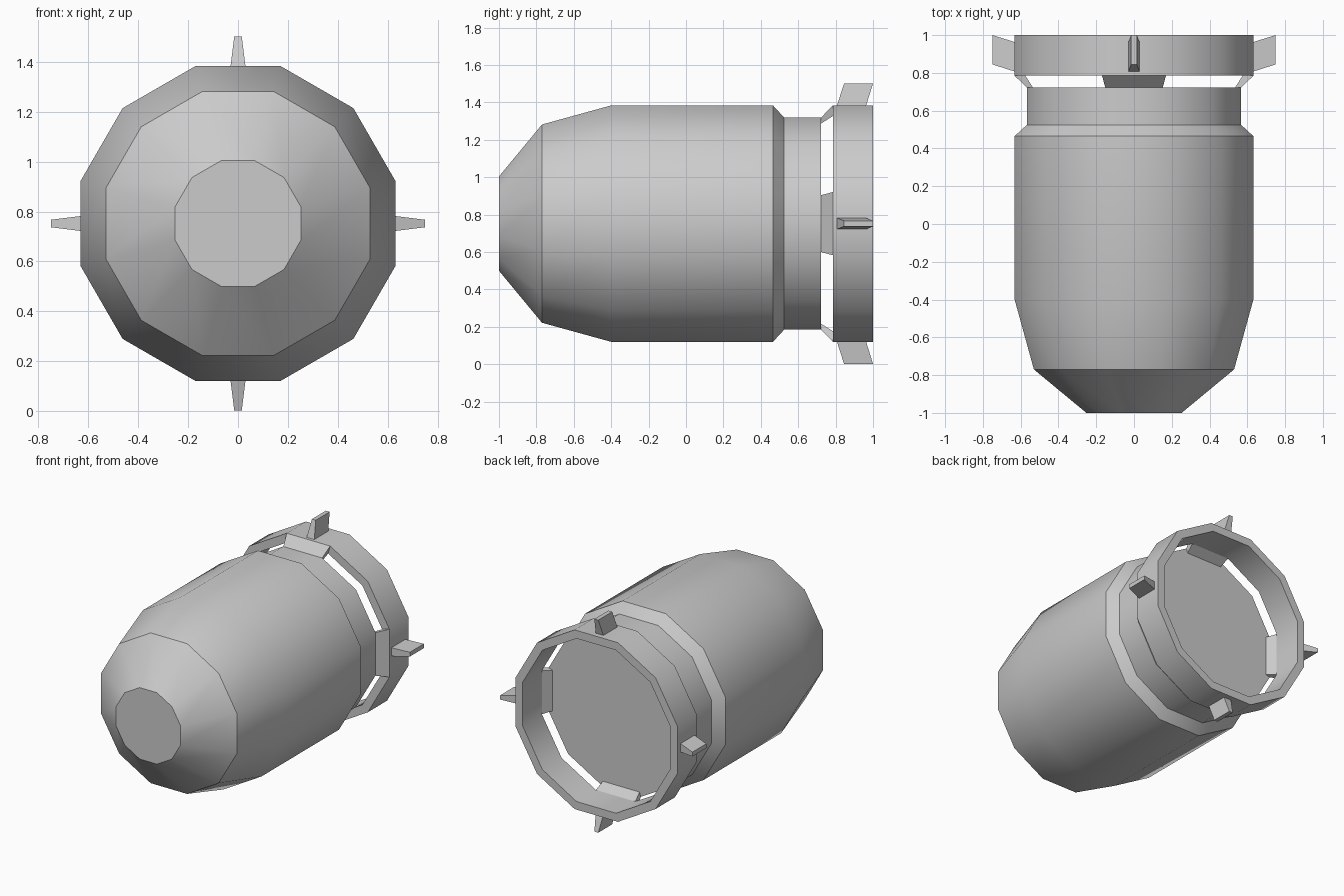
import bpy, bmesh, math
from mathutils import Matrix, Vector

if "Cube" in bpy.data.objects:
    bpy.data.objects.remove(bpy.data.objects["Cube"])

CZ = 0.752   # height of the long axis
N = 12
K = 1 / math.cos(math.pi / N)   # flat distance -> corner radius

metal = bpy.data.materials.new("light grey metal")
metal.diffuse_color = (0.6, 0.6, 0.6, 1)
metal.use_nodes = True
metal.node_tree.nodes["Principled BSDF"].inputs["Base Color"].default_value = metal.diffuse_color


def finish(name, bm, smooth=False):
    bmesh.ops.recalc_face_normals(bm, faces=bm.faces)
    me = bpy.data.meshes.new(name)
    bm.to_mesh(me)
    bm.free()
    me.materials.append(metal)
    ob = bpy.data.objects.new(name, me)
    bpy.context.collection.objects.link(ob)
    if smooth:
        bpy.ops.object.select_all(action='DESELECT')
        ob.select_set(True)
        bpy.context.view_layer.objects.active = ob
        bpy.ops.object.shade_smooth_by_angle(angle=math.radians(31))
    return ob


def lathe(name, profile, closed=False):
    """Spin (y, flat distance) points into a 12-sided shell along y."""
    bm = bmesh.new()
    rings = []
    for y, r in profile:
        ring = []
        for i in range(N):
            a = 2 * math.pi * (i + 0.5) / N
            ring.append(bm.verts.new((r * K * math.cos(a), y, CZ + r * K * math.sin(a))))
        rings.append(ring)
    pairs = list(zip(rings, rings[1:]))
    if closed:
        pairs.append((rings[-1], rings[0]))
    else:
        bm.faces.new(rings[0])
        bm.faces.new(rings[-1])
    for a, b in pairs:
        for i in range(N):
            j = (i + 1) % N
            bm.faces.new((a[i], a[j], b[j], b[i]))
    return finish(name, bm, True)


def four_blocks(name, section):
    """Block from (y, radial height, half width) corners, repeated on four sides."""
    for k, side in enumerate(("top", "left", "bottom", "right")):
        rot = Matrix.Rotation(-k * math.pi / 2, 4, 'Y')
        bm = bmesh.new()
        loops = [[bm.verts.new(rot @ Vector((s * w, y, h)) + Vector((0, 0, CZ)))
                  for y, h, w in section] for s in (-1, 1)]
        bm.faces.new(loops[0])
        bm.faces.new(loops[1])
        n = len(section)
        for i in range(n):
            j = (i + 1) % n
            bm.faces.new((loops[0][i], loops[0][j], loops[1][j], loops[1][i]))
        finish(f"{side}_{name}", bm)


# Main casing with tapered nose and narrower neck at the back
lathe("casing", [(-1, 0.252), (-0.77, 0.53), (-0.4, 0.632), (0.465, 0.632),
                 (0.525, 0.567), (0.722, 0.567)])

# Open tail ring
lathe("tail_ring", [(0.785, 0.632), (1.0, 0.632), (1.0, 0.575), (0.785, 0.575)], True)

# Sloped struts joining the neck to the ring
four_blocks("strut", [(0.722, 0.567, 0.152), (0.785, 0.632, 0.169),
                      (0.785, 0.575, 0.154), (0.722, 0.535, 0.143)])

# Swept, tapered fins on the ring
four_blocks("fin", [(0.807, 0.631, 0.03), (0.845, 0.75, 0.015),
                    (1.0, 0.75, 0.015), (0.963, 0.631, 0.03)])
